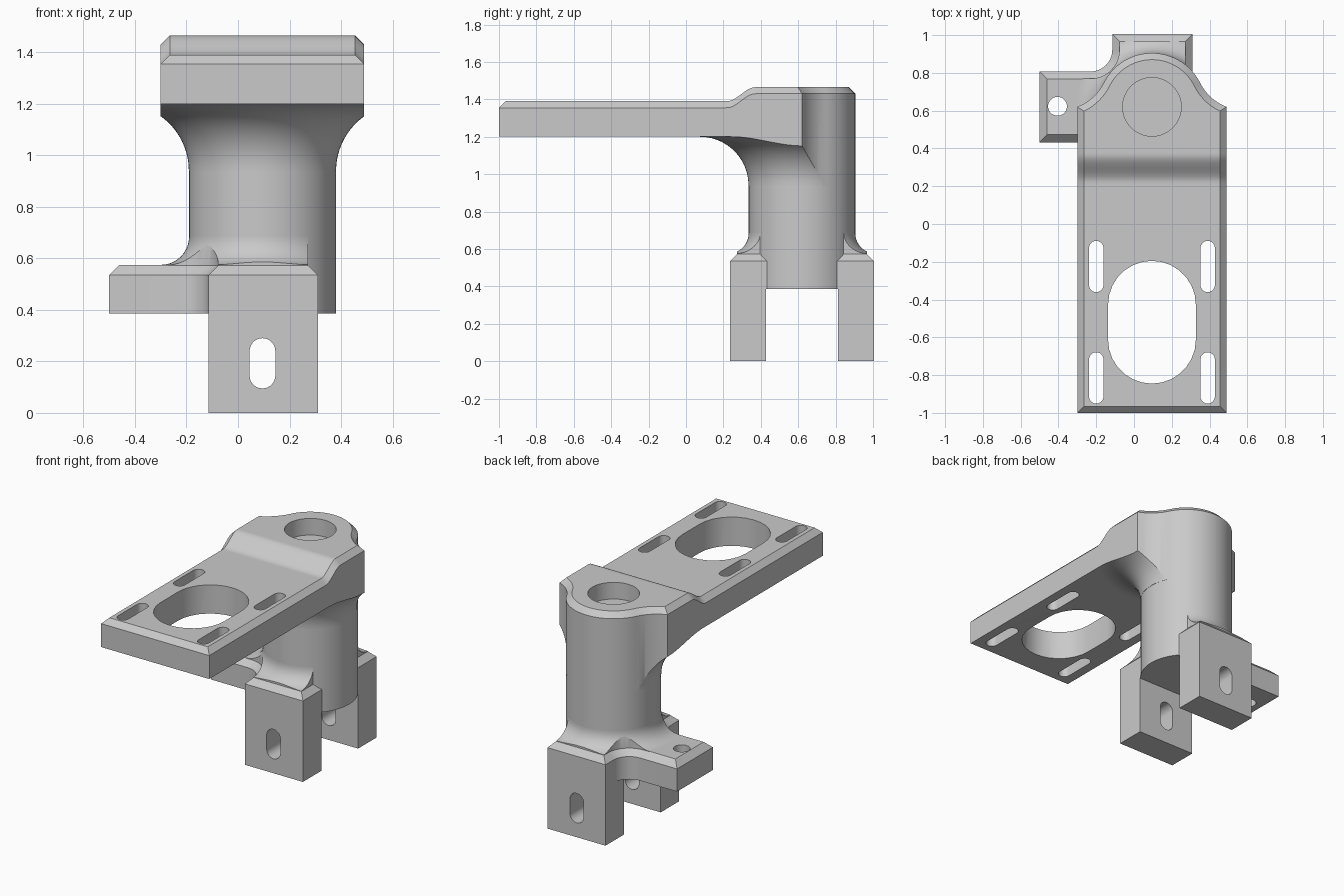
import bpy, bmesh, math
from mathutils import Vector

AX, AY = 0.095, 0.62          # column axis
R = 0.285                     # column radius

if "Cube" in bpy.data.objects:
    bpy.data.objects.remove(bpy.data.objects["Cube"])

grey = bpy.data.materials.new("machined_grey")
grey.use_nodes = True
grey.diffuse_color = (0.59, 0.59, 0.59, 1)
grey.node_tree.nodes["Principled BSDF"].inputs["Base Color"].default_value = (0.59, 0.59, 0.59, 1)


def solid(name, rings, strips=False):
    """Bridge stacked rings; cap with one face or with strips across mirrored points."""
    bm = bmesh.new()
    rows = [[bm.verts.new(p) for p in ring] for ring in rings]
    n = len(rows[0])
    for a, b in zip(rows, rows[1:]):
        for i in range(n):
            j = (i + 1) % n
            bm.faces.new((a[i], a[j], b[j], b[i]))
    for row in (rows[0], rows[-1]):
        if strips:
            for i in range(n // 2 - 1):
                bm.faces.new((row[i], row[i + 1], row[n - 2 - i], row[n - 1 - i]))
        else:
            bm.faces.new(row)
    bmesh.ops.remove_doubles(bm, verts=bm.verts, dist=1e-5)
    bmesh.ops.recalc_face_normals(bm, faces=bm.faces)
    mesh = bpy.data.meshes.new(name)
    bm.to_mesh(mesh)
    bm.free()
    mesh.materials.append(grey)
    obj = bpy.data.objects.new(name, mesh)
    bpy.context.collection.objects.link(obj)
    return obj


def revolve(name, profile, n=96):
    """Turn (radius, height) points about the column axis."""
    turns = [math.tau * i / n for i in range(n)]
    return solid(name, [[(AX + r * math.cos(a), AY + r * math.sin(a), z) for a in turns]
                        for r, z in profile])


def box(name, lo, hi):
    ring = lambda z: [(lo[0], lo[1], z), (hi[0], lo[1], z), (hi[0], hi[1], z), (lo[0], hi[1], z)]
    return solid(name, [ring(lo[2]), ring(hi[2])])


def arc(cu, cv, r, a0, a1, n=14):
    angles = [math.radians(a0 + (a1 - a0) * i / n) for i in range(n + 1)]
    return [(cu + r * math.cos(a), cv + r * math.sin(a)) for a in angles]


def slot(r, half_len, place, lo, hi):
    """Round-ended cutter; place maps (u, v, h) to space."""
    pts = arc(0, half_len, r, 0, 180) + arc(0, -half_len, r, 180, 360)
    return solid("slot_cutter", [[place(u, v, h) for u, v in pts] for h in (lo, hi)])


def mirrored(half):
    return half + [(-u, v) for u, v in reversed(half)]


def inset(pts, d):
    out = []
    for i, p in enumerate(pts):
        a, p, b = Vector(pts[i - 1]), Vector(p), Vector(pts[(i + 1) % len(pts)])
        d1, d2 = (p - a).normalized(), (b - p).normalized()
        n1, n2 = Vector((-d1.y, d1.x)), Vector((-d2.y, d2.x))
        q = p + (n1 + n2) * (d / (1 + n1.dot(n2)))
        out.append((q.x, q.y))
    return out


def boolean(obj, cutter, operation="DIFFERENCE"):
    cutter.hide_render = True
    mod = obj.modifiers.new("cut", "BOOLEAN")
    mod.operation, mod.object, mod.solver = operation, cutter, "EXACT"
    bpy.ops.object.select_all(action="DESELECT")
    bpy.context.view_layer.objects.active = obj
    obj.select_set(True)
    bpy.ops.object.modifier_apply(modifier=mod.name)
    bpy.data.objects.remove(cutter)


# Arm plate: chamfered outline with a stepped top
def arm_top(y):
    t = min(max((y - 0.22) / 0.15, 0), 1)
    return 1.39 + 0.075 * t * t * (3 - 2 * t)


# The first fillet segment is longer than the chamfer's mitre, so the inset stays simple
half = [(0.395, -1)] + [(0.395, 0.2 + 0.0125 * i) for i in range(16)] + [(0.395, AY)]
half += arc(0.488, AY + 0.243, 0.26, -110.9, -153.5)[3:]
half += arc(0, AY, R, 26.5, 89, 24)[1:]
outline = mirrored(half)
bevel = 0.035
arm_plate = solid("arm_plate", [
    [(AX + u, v, 0.94) for u, v in outline],
    [(AX + u, v, arm_top(v) - bevel) for u, v in outline],
    [(AX + u, v, arm_top(v)) for u, v in inset(outline, bevel)]], strips=True)

# Flared underside where the arm meets the column
flare = arc(R + 0.261, 0.94, 0.26, 180, 90, 24)
boolean(arm_plate, revolve("flare_cutter", [(R + 0.001, 0.9)] + flare + [(3, 1.2), (3, 1.6)]),
        "INTERSECT")

# Arm openings: shaft pocket, large window, four slots
boolean(arm_plate, revolve("pocket_cutter", [(0.155, 1.355), (0.155, 1.6)]))


def upright(x, y):
    return lambda u, v, h: (x + u, y + v, h)


boolean(arm_plate, slot(0.2325, 0.0925, upright(AX, -0.52), 1, 1.7))
for side in (-1, 1):
    for y in (-0.225, -0.815):
        boolean(arm_plate, slot(0.038, 0.098, upright(AX + side * 0.295, y), 1, 1.7))

# Column
column = revolve("column", [(R, 0.385), (R, 0.94)])

# Base: two legs and a side tab joined by rounded inner corners
half = [(0.1875, -0.5)] + arc(0.3025, -0.23, 0.115, 180, 90)
half += [(0.385, -0.1145), (0.385, 0.31)]
foot = mirrored(half)
bevel = 0.04


def base_ring(pts, z):
    return [(v, AY + u, z) for u, v in pts]


base = solid("base_legs_and_tab", [base_ring(foot, 0), base_ring(foot, 0.575 - bevel),
                                   base_ring(inset(foot, bevel), 0.575)])
boolean(base, box("gap_cutter", (-1, AY - 0.192, -0.1), (1, AY + 0.192, 0.385)))
boolean(base, box("tab_cutter", (-1, -0.2, -0.1), (-0.115, 1.4, 0.385)))
boolean(base, slot(0.05, 0.0475, lambda u, v, h: (AX + u, h, 0.1925 + v), 0, 1.3))
boolean(base, slot(0.05, 0, upright(-0.405, 0.623), 0.2, 0.8))

# Collar: fillet between the column and the base
collar = revolve("collar", [(0.395, 0.5)] + arc(0.395, 0.685, 0.11, 270, 180))
clip = inset(foot, 0.038)
boolean(collar, solid("collar_clip", [base_ring(clip, 0.55), base_ring(clip, 0.8)]), "INTERSECT")

# Shading
bpy.ops.object.select_all(action="DESELECT")
for obj in (arm_plate, column, base, collar):
    obj.select_set(True)
bpy.context.view_layer.objects.active = arm_plate
bpy.ops.object.shade_smooth_by_angle(angle=math.radians(25))
